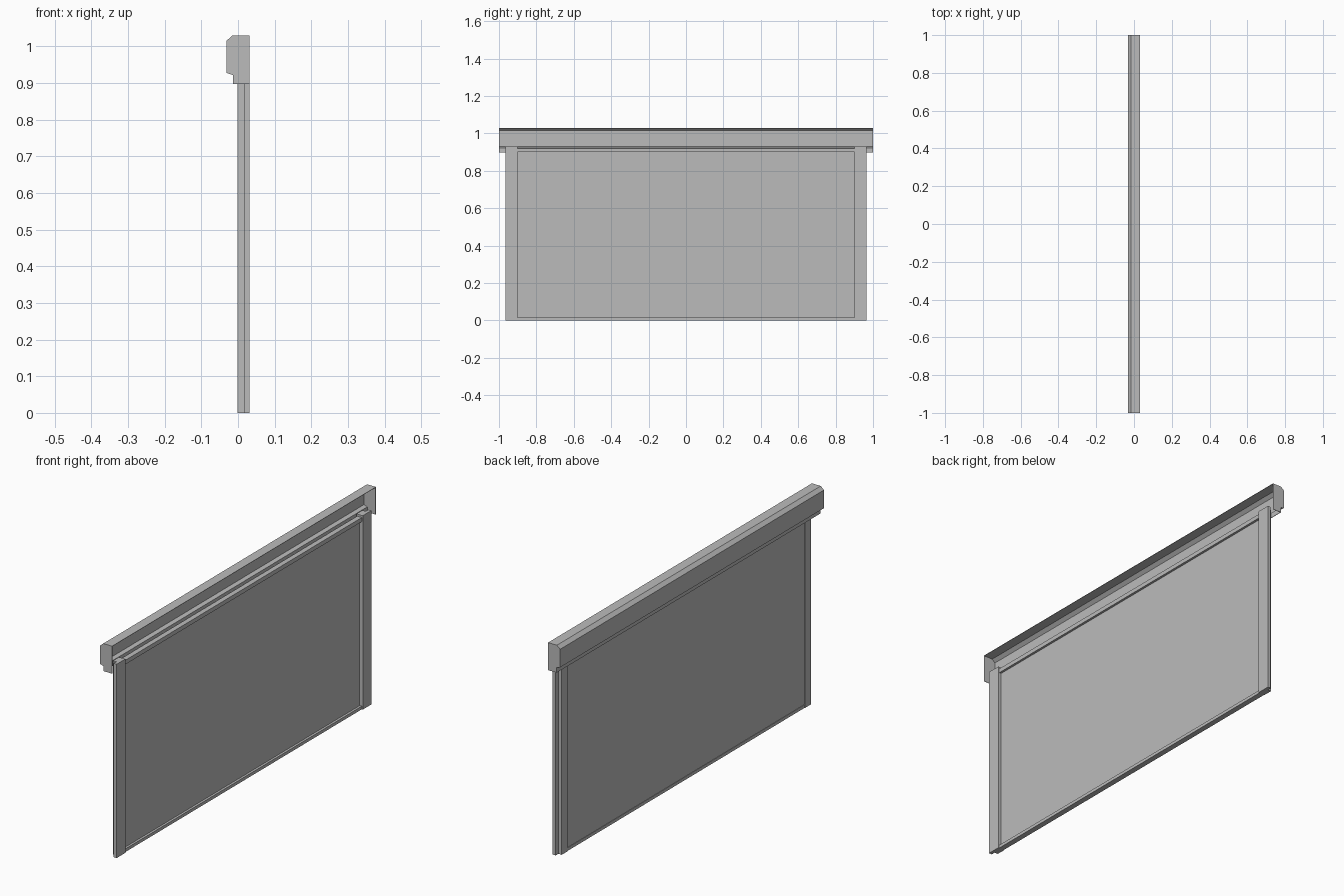
import bpy
import bmesh

cube = bpy.data.objects.get("Cube")
if cube:
    bpy.data.objects.remove(cube, do_unlink=True)

grey = bpy.data.materials.new("plain grey")
grey.use_nodes = True
COLOUR = (0.5, 0.5, 0.5, 1)
grey.diffuse_color = COLOUR
grey.node_tree.nodes["Principled BSDF"].inputs["Base Color"].default_value = COLOUR


def finish(name, bm):
    mesh = bpy.data.meshes.new(name)
    bm.to_mesh(mesh)
    bm.free()
    mesh.materials.append(grey)
    obj = bpy.data.objects.new(name, mesh)
    bpy.context.collection.objects.link(obj)
    return obj


def prism(name, points, axis, start, end):
    """Extrude a closed profile along y (points are x, z) or z (points are x, y)."""
    bm = bmesh.new()

    def place(a, b, t):
        return (a, t, b) if axis == "y" else (a, b, t)

    low = [bm.verts.new(place(a, b, start)) for a, b in points]
    high = [bm.verts.new(place(a, b, end)) for a, b in points]
    bm.faces.new(low)
    bm.faces.new(high)
    for i in range(len(points)):
        j = (i + 1) % len(points)
        bm.faces.new((low[i], low[j], high[j], high[i]))
    bmesh.ops.recalc_face_normals(bm, faces=bm.faces)
    return finish(name, bm)


def bar(name, x0, x1, z0, z1, half):
    return prism(name, [(x0, z0), (x1, z0), (x1, z1), (x0, z1)], "y", -half, half)


SHEET = 0.002
FRONT = 0.032    # outer face of rails and housing
STEP = 0.016     # back of the rail flange
INNER = 0.9      # inner side of the rails

# Housing: bent sheet, open on the rail side, with a small lip below
housing_profile = [(FRONT, 1.03), (-0.015, 1.03), (-FRONT, 1.015),
                   (-FRONT, 0.928), (-0.014, 0.922), (-0.014, 0.898)]
bm = bmesh.new()
near = [bm.verts.new((x, -1, z)) for x, z in housing_profile]
far = [bm.verts.new((x, 1, z)) for x, z in housing_profile]
for i in range(len(near) - 1):
    bm.faces.new((near[i], near[i + 1], far[i + 1], far[i]))
housing = finish("housing_sheet", bm)
solid = housing.modifiers.new("thickness", "SOLIDIFY")
solid.thickness = SHEET
solid.offset = 1

# End caps and stepped guide rails on both sides
cap_profile = housing_profile + [(FRONT, 0.898)]
rail_profile = [(FRONT, INNER), (FRONT, 0.965), (STEP, 0.965),
                (STEP, 0.945), (-0.002, 0.945), (-0.002, INNER)]
for side, label in ((-1, "front"), (1, "back")):
    prism(label + "_end_cap", cap_profile, "y", side * (1 - SHEET), side)
    prism(label + "_guide_rail", [(x, side * y) for x, y in rail_profile], "z", 0, 0.93)

# Curtain between the rails, with the bars above and below it
bar("curtain", 0.002, STEP, 0.012, 0.905, INNER)
bar("top_bar", 0.002, 0.027, 0.9, 0.92, INNER)
bar("bottom_bar", 0, 0.027, 0, 0.015, INNER)
